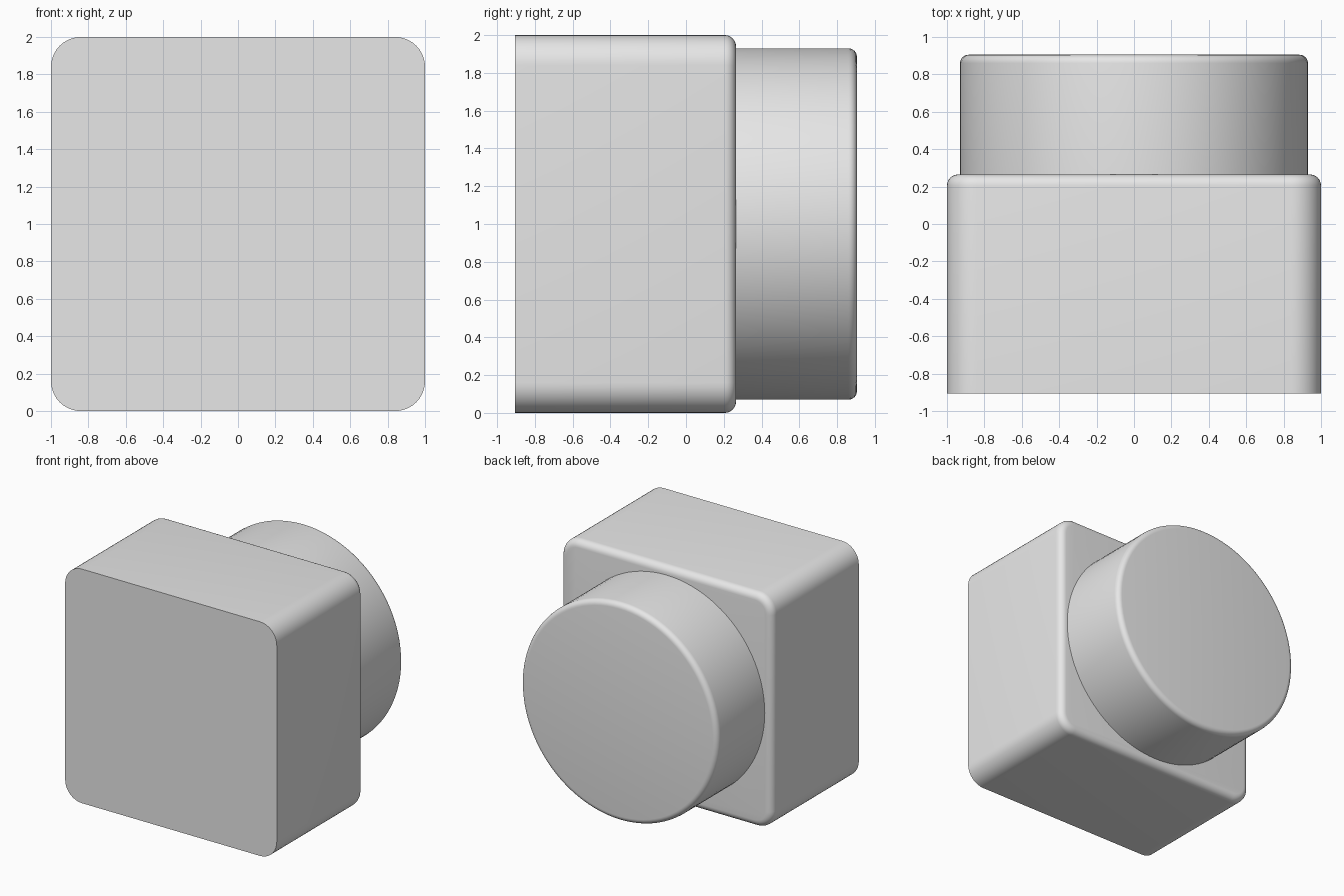
import bpy
import bmesh
import math
from mathutils import Matrix

FRONT, STEP, BACK = -0.905, 0.265, 0.905

cube = bpy.data.objects.get("Cube")
if cube:
    bpy.data.objects.remove(cube, do_unlink=True)

grey = bpy.data.materials.new("light grey")
grey.use_nodes = True
grey.diffuse_color = (0.8, 0.8, 0.8, 1)
grey.node_tree.nodes["Principled BSDF"].inputs["Base Color"].default_value = (0.8, 0.8, 0.8, 1)


def round_edges(bm, edges, radius, segments):
    bmesh.ops.bevel(bm, geom=edges, offset=radius, offset_type='OFFSET',
                    segments=segments, profile=0.5, affect='EDGES', clamp_overlap=True)


def edges_at(bm, y):
    return [e for e in bm.edges if all(abs(v.co.y - y) < 1e-4 for v in e.verts)]


def finish(bm, name):
    bmesh.ops.recalc_face_normals(bm, faces=bm.faces[:])
    mesh = bpy.data.meshes.new(name)
    bm.to_mesh(mesh)
    bm.free()
    mesh.materials.append(grey)
    obj = bpy.data.objects.new(name, mesh)
    bpy.context.collection.objects.link(obj)
    bpy.ops.object.select_all(action='DESELECT')
    obj.select_set(True)
    bpy.context.view_layer.objects.active = obj
    bpy.ops.object.shade_smooth_by_angle(angle=math.radians(30))


# Square body: rounded corners, sharp front rim, softened back rim
bm = bmesh.new()
placement = Matrix.Translation((0, (FRONT + STEP) / 2, 1)) @ Matrix.Diagonal((2, STEP - FRONT, 2, 1))
bmesh.ops.create_cube(bm, size=1, matrix=placement)
corners = [e for e in bm.edges if abs(e.verts[0].co.y - e.verts[1].co.y) > 0.1]
round_edges(bm, corners, 0.16, 10)
round_edges(bm, edges_at(bm, STEP), 0.06, 6)
finish(bm, "square_body")

# Round knob on the back with a softened outer rim
bm = bmesh.new()
placement = Matrix.Translation((0, (STEP + BACK) / 2, 1)) @ Matrix.Rotation(math.pi / 2, 4, 'X')
bmesh.ops.create_cone(bm, cap_ends=True, segments=96, radius1=0.93, radius2=0.93,
                      depth=BACK - STEP, matrix=placement)
round_edges(bm, edges_at(bm, BACK), 0.045, 6)
# Open the hidden end that meets the body
hidden = [f for f in bm.faces if abs(f.calc_center_median().y - STEP) < 1e-4]
bmesh.ops.delete(bm, geom=hidden, context='FACES')
finish(bm, "round_knob")
